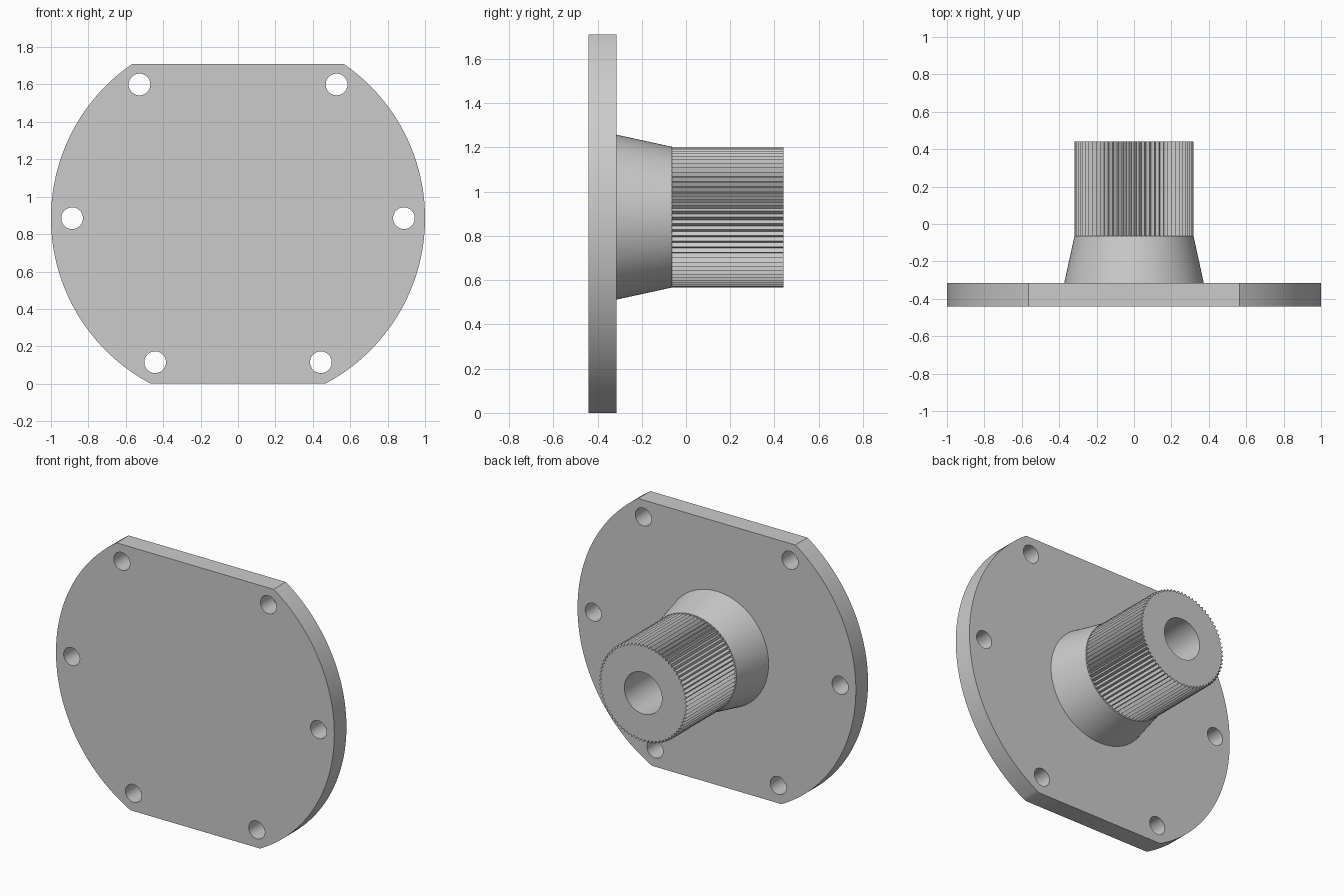
import bpy
import bmesh
import math

default = bpy.data.objects.get("Cube")
if default:
    bpy.data.objects.remove(default, do_unlink=True)

CENTRE_Z = 0.885
PLATE_BACK = -0.315
HALF_DEPTH = 0.44
TEETH = 72
SEGMENTS = TEETH * 2

grey = bpy.data.materials.new("machined grey")
grey.use_nodes = True
grey.diffuse_color = (0.6, 0.6, 0.6, 1)
grey.node_tree.nodes["Principled BSDF"].inputs["Base Color"].default_value = (0.6, 0.6, 0.6, 1)


def circle(radius, count, cx=0, cz=CENTRE_Z, inner=None):
    """Closed outline in the xz plane; an inner radius makes it toothed."""
    points = []
    for i in range(count):
        a = math.tau * i / count
        r = inner if inner and i % 2 else radius
        points.append((cx + r * math.cos(a), cz + r * math.sin(a)))
    return points


def loft(name, rings):
    """Join matching outlines placed along y, and cap both ends."""
    bm = bmesh.new()
    loops = [[bm.verts.new((x, y, z)) for x, z in pts] for y, pts in rings]
    n = len(loops[0])
    for a, b in zip(loops, loops[1:]):
        for i in range(n):
            j = (i + 1) % n
            bm.faces.new((a[i], a[j], b[j], b[i]))
    bm.faces.new(loops[0])
    bm.faces.new(loops[-1])
    bmesh.ops.remove_doubles(bm, verts=bm.verts, dist=0.0001)
    bmesh.ops.recalc_face_normals(bm, faces=bm.faces)
    mesh = bpy.data.meshes.new(name)
    bm.to_mesh(mesh)
    bm.free()
    mesh.materials.append(grey)
    obj = bpy.data.objects.new(name, mesh)
    bpy.context.collection.objects.link(obj)
    return obj


def activate(obj):
    bpy.ops.object.select_all(action="DESELECT")
    obj.select_set(True)
    bpy.context.view_layer.objects.active = obj


def arc(start, end, count=90):
    return [(math.cos(a), CENTRE_Z + math.sin(a))
            for a in (start + (end - start) * i / count for i in range(count + 1))]


# Round mounting plate with flats at the top and bottom
top = math.asin(0.825)
bottom = -math.asin(CENTRE_Z)
outline = arc(bottom, top) + arc(math.pi - top, math.pi - bottom)
plate = loft("mounting_plate", [(-HALF_DEPTH, outline), (PLATE_BACK, outline)])

# Six bolt holes, in mirrored pairs
for x, z in ((0.527, 1.6), (0.887, CENTRE_Z), (0.443, 0.115)):
    for side in (-1, 1):
        ring = circle(0.058, 40, side * x, z)
        cutter = loft("hole_cutter", [(-0.6, ring), (-0.2, ring)])
        cutter.hide_render = True
        activate(plate)
        cut = plate.modifiers.new("bolt hole", "BOOLEAN")
        cut.operation = "DIFFERENCE"
        cut.solver = "EXACT"
        cut.object = cutter
        bpy.ops.object.modifier_apply(modifier=cut.name)
        bpy.data.objects.remove(cutter, do_unlink=True)

# Tapered collar, splined shaft and blind bore in one turned piece
teeth = circle(0.318, SEGMENTS, inner=0.3)
bore = circle(0.135, SEGMENTS)
hub = loft("splined_hub", [
    (PLATE_BACK, circle(0.373, SEGMENTS)),
    (-0.063, circle(0.318, SEGMENTS)),
    (-0.063, teeth),
    (HALF_DEPTH, teeth),
    (HALF_DEPTH, bore),
    (-0.2, bore),
])

for part in (plate, hub):
    activate(part)
    bpy.ops.object.shade_smooth_by_angle(angle=math.radians(30))
